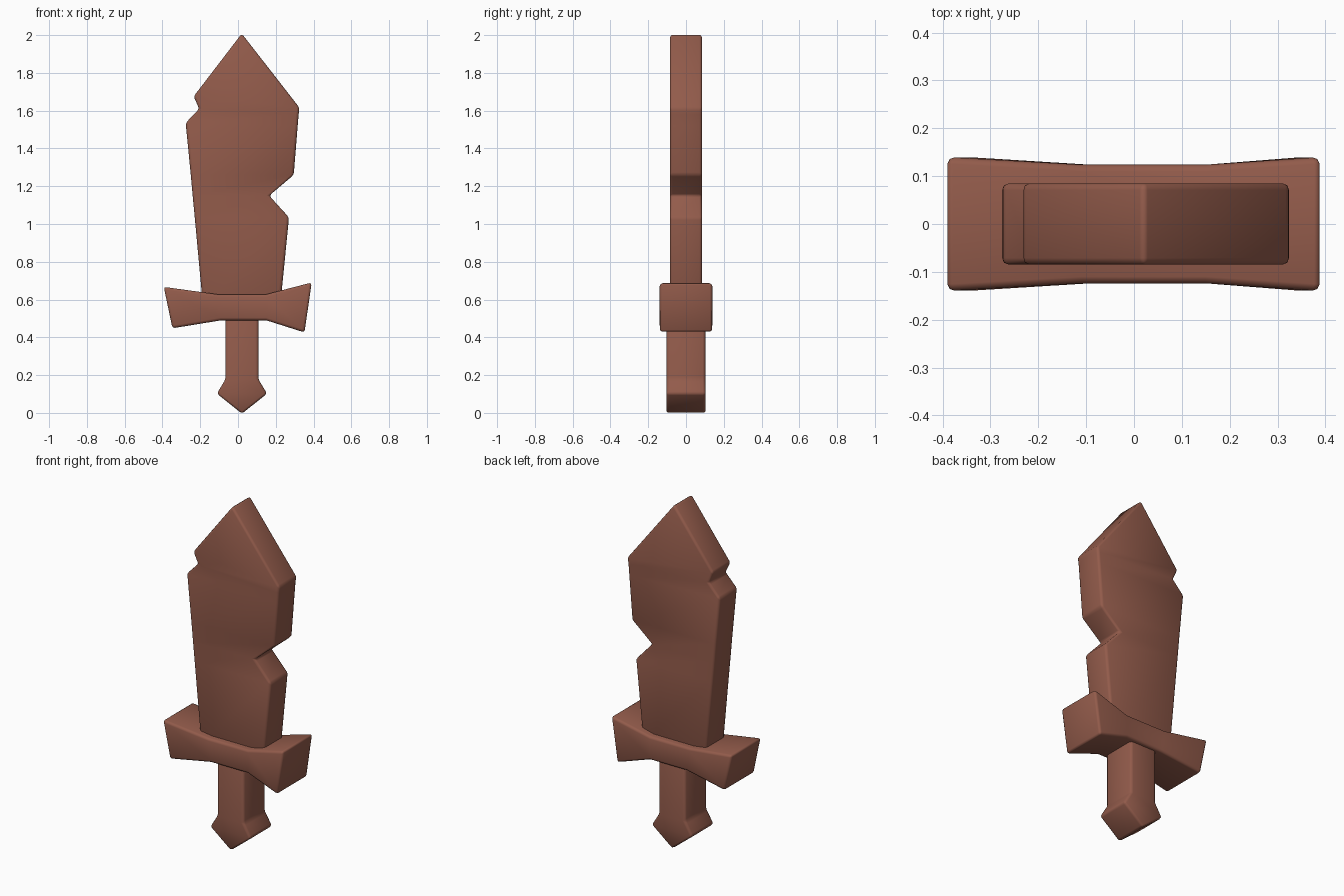
import bpy, bmesh, math

if "Cube" in bpy.data.objects:
    bpy.data.objects.remove(bpy.data.objects["Cube"])

mat = bpy.data.materials.new("reddish_brown")
mat.diffuse_color = (0.29, 0.105, 0.07, 1)
mat.use_nodes = True
mat.node_tree.nodes["Principled BSDF"].inputs["Base Color"].default_value = mat.diffuse_color


def loft(name, stations, bevel=0.014):
    """Box-section loft: each station is ((x, z) start, (x, z) end, half depth)."""
    bm = bmesh.new()
    rings = []
    for (x0, z0), (x1, z1), d in stations:
        rings.append([bm.verts.new(p) for p in
                      ((x0, -d, z0), (x1, -d, z1), (x1, d, z1), (x0, d, z0))])
    for a, b in zip(rings, rings[1:]):
        for i in range(4):
            j = (i + 1) % 4
            bm.faces.new((a[i], a[j], b[j], b[i]))
    bm.faces.new(rings[0][::-1])
    # A pointed last station collapses to a ridge and needs no cap
    if stations[-1][0] != stations[-1][1]:
        bm.faces.new(rings[-1])
    bmesh.ops.remove_doubles(bm, verts=bm.verts, dist=1e-4)
    bmesh.ops.recalc_face_normals(bm, faces=bm.faces)
    for f in bm.faces:
        f.smooth = True
    mesh = bpy.data.meshes.new(name)
    bm.to_mesh(mesh)
    bm.free()
    mesh.materials.append(mat)
    obj = bpy.data.objects.new(name, mesh)
    bpy.context.collection.objects.link(obj)
    # Softly rounded outer edges
    mod = obj.modifiers.new("soft_edges", 'BEVEL')
    mod.width = bevel
    mod.segments = 2
    mod.limit_method = 'ANGLE'
    mod.angle_limit = math.radians(20)
    return obj


# Chipped blade, from inside the guard up to the tip
D = 0.085
loft("blade", [
    ((-0.185, 0.56), (0.223, 0.56), D),
    ((-0.229, 1.035), (0.27, 1.035), D),
    ((-0.240, 1.15), (0.165, 1.15), D),
    ((-0.250, 1.26), (0.295, 1.26), D),
    ((-0.277, 1.535), (0.316, 1.52), D),
    ((-0.205, 1.61), (0.321, 1.58), D),
    ((-0.235, 1.675), (0.326, 1.615), D),
    ((0.02, 2.008), (0.02, 2.008), D),
])

# Flared, slightly crooked cross guard
loft("cross_guard", [
    ((-0.393, 0.667), (-0.347, 0.448), 0.14),
    ((-0.11, 0.628), (-0.09, 0.49), 0.124),
    ((0.15, 0.628), (0.15, 0.49), 0.124),
    ((0.39, 0.69), (0.352, 0.426), 0.14),
])

# Grip flowing into a pointed pommel
H = 0.103
loft("grip_and_pommel", [
    ((-0.066, 0.56), (0.108, 0.56), H),
    ((-0.066, 0.178), (0.108, 0.178), H),
    ((-0.112, 0.102), (0.154, 0.102), H),
    ((0.021, -0.004), (0.021, -0.004), H),
])
